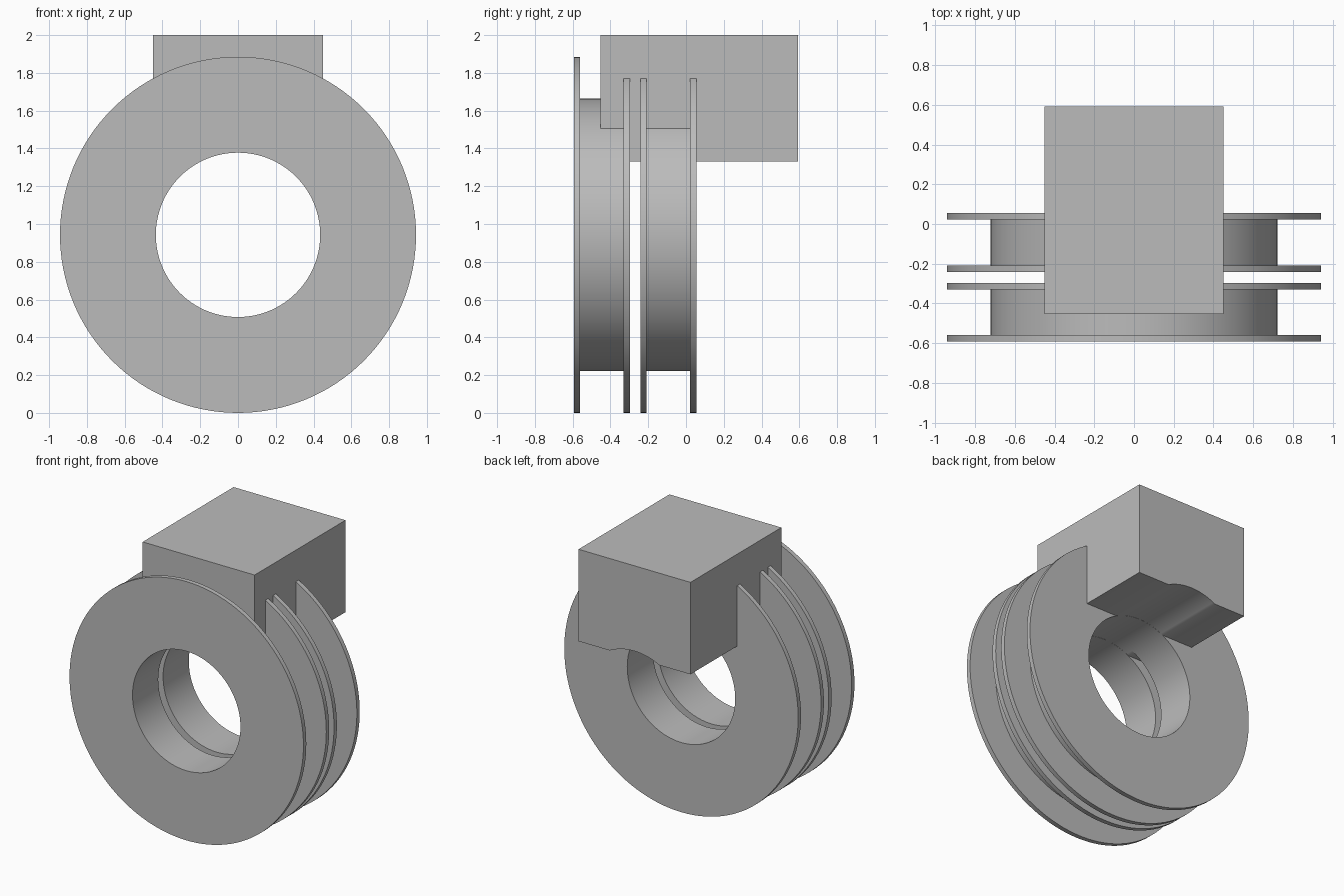
import bpy, bmesh, math
from mathutils import Matrix, Vector

cube = bpy.data.objects.get("Cube")
if cube:
    bpy.data.objects.remove(cube, do_unlink=True)

CENTRE_Z = 0.9425
FLANGE_R, DRUM_R, BORE_R = 0.9425, 0.722, 0.435
STEPS = 128

grey = bpy.data.materials.new("plain_grey")
grey.use_nodes = True
colour = (0.5, 0.5, 0.5, 1)
grey.diffuse_color = colour
grey.node_tree.nodes["Principled BSDF"].inputs["Base Color"].default_value = colour


def finish(name, bm):
    bmesh.ops.recalc_face_normals(bm, faces=bm.faces)
    mesh = bpy.data.meshes.new(name)
    bm.to_mesh(mesh)
    bm.free()
    mesh.materials.append(grey)
    obj = bpy.data.objects.new(name, mesh)
    bpy.context.collection.objects.link(obj)
    bpy.ops.object.select_all(action="DESELECT")
    obj.select_set(True)
    bpy.context.view_layer.objects.active = obj
    bpy.ops.object.shade_smooth_by_angle(angle=math.radians(30))
    return obj


def spool(name, y0, y1, rim):
    """Closed flange-drum-flange section spun around the y axis."""
    section = [(BORE_R, y0), (FLANGE_R, y0), (FLANGE_R, y0 + rim), (DRUM_R, y0 + rim),
               (DRUM_R, y1 - rim), (FLANGE_R, y1 - rim), (FLANGE_R, y1), (BORE_R, y1)]
    bm = bmesh.new()
    verts = [bm.verts.new((r, y, CENTRE_Z)) for r, y in section]
    edges = [bm.edges.new((a, b)) for a, b in zip(verts, verts[1:] + verts[:1])]
    bmesh.ops.spin(bm, geom=verts + edges, cent=(0, 0, CENTRE_Z), axis=(0, 1, 0),
                   angle=math.tau, steps=STEPS)
    bmesh.ops.remove_doubles(bm, verts=bm.verts, dist=1e-4)
    return finish(name, bm)


def block(name, half, y0, y1, z0, z1):
    """Block whose underside is hollowed by the bore."""
    radius = BORE_R + 0.001
    reach = math.acos((z0 - CENTRE_Z) / radius)
    angles = [reach * (1 - i / 12) for i in range(25)]
    outline = [(half, z0), (half, z1), (-half, z1), (-half, z0)]
    outline += [(-radius * math.sin(a), CENTRE_Z + radius * math.cos(a)) for a in angles]
    bm = bmesh.new()
    face = bm.faces.new([bm.verts.new((x, y0, z)) for x, z in outline])
    new = bmesh.ops.extrude_face_region(bm, geom=[face])["geom"]
    bmesh.ops.translate(bm, vec=(0, y1 - y0, 0),
                        verts=[v for v in new if isinstance(v, bmesh.types.BMVert)])
    return finish(name, bm)


# Two flanged spools side by side
spool("front_spool", -0.593, -0.297, 0.033)
spool("rear_spool", -0.241, 0.055, 0.033)

# Block saddled across the spools
block("mounting_block", 0.451, -0.453, 0.593, 1.33, 2.0)
